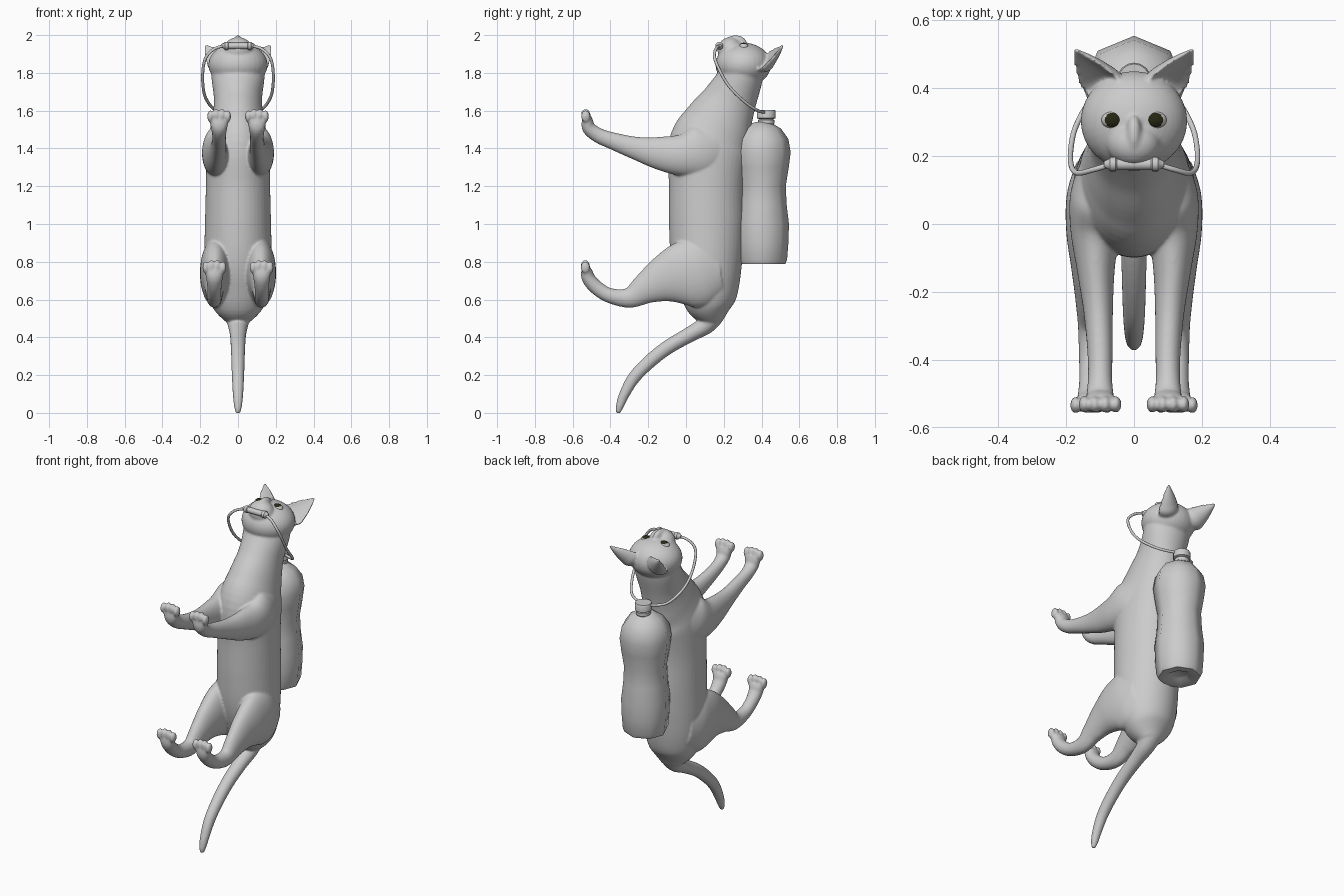
import bpy, bmesh, math
from mathutils import Vector, Matrix

cube = bpy.data.objects.get("Cube")
if cube:
    bpy.data.objects.remove(cube)


def material(name, color):
    mat = bpy.data.materials.new(name)
    mat.use_nodes = True
    mat.diffuse_color = (*color, 1)
    mat.node_tree.nodes["Principled BSDF"].inputs["Base Color"].default_value = (*color, 1)
    return mat


GREY = material("light grey", (.6, .6, .6))
DARK = material("dark olive", (.02, .02, .007))


def catmull(rows, steps):
    """Smoothly fill in rows of numbers."""
    out = []
    for i in range(len(rows) - 1):
        a, b, c, d = (rows[max(0, min(len(rows) - 1, i + k))] for k in (-1, 0, 1, 2))
        for s in range(steps):
            t = s / steps
            out.append([q + .5 * t * (r - p + t * (2 * p - 5 * q + 4 * r - e + t * (3 * (q - r) + e - p)))
                        for p, q, r, e in zip(a, b, c, d)])
    return out + [list(rows[-1])]


def skin(bm, rings):
    """Join rings of vertices into a closed tube."""
    for lower, upper in zip(rings, rings[1:]):
        for k in range(len(lower)):
            n = (k + 1) % len(lower)
            bm.faces.new((lower[k], lower[n], upper[n], upper[k]))
    bm.faces.new(rings[0][::-1])
    bm.faces.new(rings[-1])


def loft(bm, rows, side=(1, 0, 0), hollow=False, sides=44, steps=6):
    """Skin oval rings (x, y, z, half width, half depth) along a path."""
    rows = catmull(rows, steps)
    pts = [Vector(r[:3]) for r in rows]
    rings = []
    for i, r in enumerate(rows):
        tangent = (pts[min(i + 1, len(pts) - 1)] - pts[max(i - 1, 0)]).normalized()
        u = Vector(side)
        u = (u - tangent * u.dot(tangent)).normalized()
        v = tangent.cross(u)
        ring = []
        for k in range(sides):
            a = math.tau * (k + .5) / sides
            depth = math.sin(a)
            if hollow and depth > 0:
                depth *= -.3
            ring.append(bm.verts.new(pts[i] + u * r[3] * math.cos(a) + v * r[4] * depth))
        rings.append(ring)
    skin(bm, rings)


def ball(bm, center, size):
    place = Matrix.Translation(center) @ Matrix.Diagonal((*size, 1))
    bmesh.ops.create_uvsphere(bm, u_segments=32, v_segments=20, radius=1, matrix=place)


def finish(bm, name, mats, angle=60):
    bmesh.ops.recalc_face_normals(bm, faces=bm.faces)
    mesh = bpy.data.meshes.new(name)
    bm.to_mesh(mesh)
    bm.free()
    obj = bpy.data.objects.new(name, mesh)
    bpy.context.collection.objects.link(obj)
    for mat in mats:
        mesh.materials.append(mat)
    bpy.ops.object.select_all(action="DESELECT")
    obj.select_set(True)
    bpy.context.view_layer.objects.active = obj
    bpy.ops.object.shade_smooth_by_angle(angle=math.radians(angle))
    return obj


def lathe(name, profile, center, sides, axis="Z", angle=60):
    """Turn (radius, height) pairs around an axis."""
    bm = bmesh.new()
    rings = []
    for radius, height in profile:
        ring = []
        for k in range(sides):
            a = math.tau * k / sides
            p = Vector((radius * math.cos(a), radius * math.sin(a), height))
            if axis == "X":
                p = Vector((p.z, p.x, p.y))
            ring.append(bm.verts.new(p + Vector(center)))
        rings.append(ring)
    skin(bm, rings)
    return finish(bm, name, [GREY], angle)


# Torso and neck
cat = bmesh.new()
loft(cat, [(0, .15, .48, .06, .05), (0, .13, .56, .135, .125), (0, .12, .68, .168, .165),
           (0, .11, .82, .178, .19), (0, .11, 1, .175, .2), (0, .11, 1.2, .17, .2),
           (0, .12, 1.4, .165, .215), (0, .17, 1.53, .142, .185), (0, .23, 1.65, .127, .145),
           (0, .285, 1.77, .14, .12), (0, .297, 1.86, .145, .12)])

# Tail
loft(cat, [(0, .15, .62, .05, .05), (0, .15, .545, .075, .065), (0, .11, .47, .055, .05),
           (0, .02, .415, .043, .041),
           (0, -.1, .345, .038, .038), (0, -.2, .265, .035, .036), (0, -.28, .18, .032, .033),
           (0, -.33, .09, .027, .027), (0, -.352, .03, .02, .02), (0, -.36, -.003, .01, .01)])

# Head, muzzle and nose bridge
ball(cat, (0, .303, 1.843), (.157, .147, .117))
ball(cat, (0, .235, 1.92), (.078, .068, .069))
ball(cat, (0, .262, 1.963), (.024, .058, .036))

FORELEG = [(.1, .16, 1.42, .06, .11), (.11, .08, 1.385, .078, .14), (.115, -.02, 1.365, .072, .112),
           (.112, -.14, 1.375, .055, .088), (.105, -.26, 1.4, .043, .062), (.1, -.38, 1.437, .037, .046),
           (.1, -.46, 1.467, .036, .04), (.1, -.512, 1.505, .042, .036),
           (.1, -.522, 1.545, .05, .03), (.1, -.522, 1.57, .045, .022)]
HINDLEG = [(.1, .17, .76, .07, .14), (.113, .08, .745, .085, .185), (.12, -.02, .735, .08, .17),
           (.122, -.12, .705, .064, .125), (.124, -.21, .66, .05, .085), (.125, -.3, .61, .04, .054),
           (.125, -.4, .62, .037, .04), (.125, -.47, .66, .037, .038),
           (.125, -.515, .71, .043, .036), (.125, -.525, .75, .05, .03), (.125, -.524, .77, .045, .022)]

for s in (-1, 1):
    # Legs with four toes each
    for leg in (FORELEG, HINDLEG):
        loft(cat, [(s * r[0], *r[1:]) for r in leg])
        x, y, z = leg[-1][:3]
        for toe in (-1.5, -.5, .5, 1.5):
            ball(cat, (s * x + toe * .031, y - .009, z + .012 - abs(toe) * .008), (.0165, .025, .032))
    # Cupped ears opening towards the face
    base, tip = Vector((s * .097, .402, 1.865)), Vector((s * .176, .508, 1.95))
    ear = [(-.35, .04, .04), (0, .07, .066), (.3, .06, .056), (.6, .041, .04), (.85, .02, .024), (1, .008, .012)]
    loft(cat, [(*base.lerp(tip, t), w, d) for t, w, d in ear], (-.095, s * .05, s * .1), hollow=True)

body = finish(cat, "cat_body", [GREY], 180)
fuse = body.modifiers.new("fuse", "REMESH")
fuse.mode = "VOXEL"
fuse.voxel_size = .0065
fuse.use_smooth_shade = True
soften = body.modifiers.new("soften", "SMOOTH")
soften.factor = .5
soften.iterations = 6

# Eyes: pale rim with a dark centre
for s, label in ((1, "left"), (-1, "right")):
    bm = bmesh.new()
    center = Vector((s * .063, .306, 1.936))
    ball(bm, center, (.033, .026, .024))
    for f in bm.faces:
        offset = f.calc_center_median() - center
        f.material_index = int(offset.z > 0 and offset.xy.length < .022)
    finish(bm, label + "_eye", [GREY, DARK])

# Bottle with a waist, sunk into the back, and its cap
lathe("bottle", [(.05, .805), (.075, .787), (.122, .787), (.132, .81), (.139, .9), (.142, 1), (.13, 1.1),
                 (.125, 1.2), (.141, 1.3), (.151, 1.38), (.139, 1.45), (.1, 1.505), (.05, 1.535),
                 (.035, 1.54)], (0, .403, 0), 8)
lathe("bottle_cap", [(.035, 1.52), (.044, 1.535), (.044, 1.55), (.036, 1.555), (.05, 1.56),
                     (.05, 1.595), (.046, 1.603)], (0, .425, 0), 16, angle=30)

# Mouthpiece held at the lips
half = [(.009, .088), (.015, .075), (.021, .07), (.021, .054), (.017, .05)]
lathe("mouthpiece", [(r, -h) for r, h in half] + half[::-1], (0, .176, 1.943), 16, axis="X", angle=40)
bm = bmesh.new()
ball(bm, (0, .195, 1.95), (.04, .02, .012))
finish(bm, "bite_tab", [GREY])

# Air hoses from the cap around the neck
HOSE = [(.03, .42, 1.59), (.12, .37, 1.605), (.17, .29, 1.665), (.186, .22, 1.74),
        (.184, .17, 1.83), (.165, .15, 1.89), (.12, .16, 1.93), (.07, .175, 1.943)]
for s, label in ((1, "left"), (-1, "right")):
    bm = bmesh.new()
    loft(bm, [(s * x, y, z, .008, .008) for x, y, z in HOSE], side=(.3, 1, .5), sides=10)
    finish(bm, label + "_hose", [GREY])
